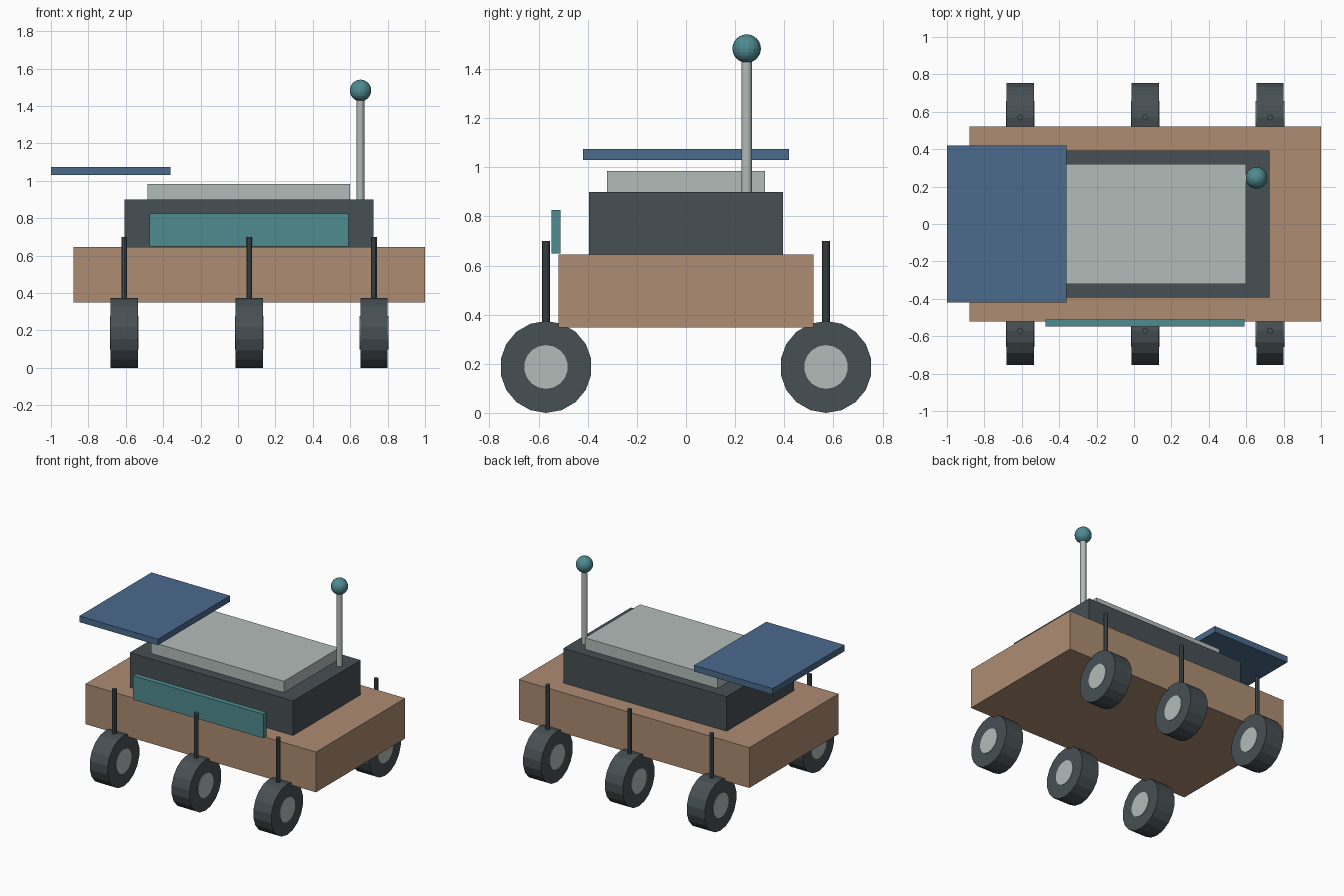
import bpy
import math

cube = bpy.data.objects.get("Cube")
if cube:
    bpy.data.objects.remove(cube, do_unlink=True)


def material(name, rgb):
    m = bpy.data.materials.new(name)
    m.use_nodes = True
    m.diffuse_color = (*rgb, 1)
    m.node_tree.nodes["Principled BSDF"].inputs["Base Color"].default_value = (*rgb, 1)
    return m


BROWN = material("tan_brown", (0.42, 0.265, 0.17))
DARK = material("dark_slate", (0.063, 0.08, 0.088))
LIGHT = material("pale_grey", (0.45, 0.505, 0.49))
TEAL = material("teal", (0.076, 0.258, 0.28))
BLUE = material("panel_blue", (0.069, 0.144, 0.262))


def finish(name, mat):
    ob = bpy.context.object
    ob.name = name
    ob.data.materials.append(mat)
    return ob


def box(name, mat, x, y, z):
    """Box from (low, high) ranges on each axis."""
    spans = (x, y, z)
    bpy.ops.mesh.primitive_cube_add(size=1, location=[(a + b) / 2 for a, b in spans])
    ob = finish(name, mat)
    ob.scale = [b - a for a, b in spans]
    bpy.ops.object.transform_apply(location=False, rotation=False, scale=True)
    return ob


def cylinder(name, mat, centre, radius, depth, sides, rotation=(0, 0, 0)):
    bpy.ops.mesh.primitive_cylinder_add(vertices=sides, radius=radius, depth=depth,
                                        location=centre, rotation=rotation)
    return finish(name, mat)


# Body, stacked from the bottom up
box("chassis", BROWN, (-0.88, 1.0), (-0.52, 0.52), (0.348, 0.645))
box("upper_deck", DARK, (-0.607, 0.725), (-0.394, 0.394), (0.645, 0.9))
box("top_plate", LIGHT, (-0.483, 0.6), (-0.322, 0.322), (0.9, 0.984))
box("solar_panel", BLUE, (-1.0, -0.36), (-0.42, 0.42), (1.03, 1.075))
box("front_panel", TEAL, (-0.472, 0.59), (-0.548, -0.51), (0.648, 0.825))

# Mast with a ball sensor
cylinder("mast", LIGHT, (0.655, 0.247, 1.18), 0.021, 0.56, 14)
bpy.ops.mesh.primitive_uv_sphere_add(segments=18, ring_count=12, radius=0.058,
                                     location=(0.655, 0.247, 1.483))
finish("mast_ball", TEAL)

# Six wheels, each with a hub and an upright strut
AXLE = (math.pi / 2, 0, math.pi / 2)
for side, y in (("front", -0.57), ("back", 0.57)):
    for place, x in (("right", -0.608), ("middle", 0.06), ("left", 0.727)):
        tag = f"{side}_{place}"
        cylinder(f"{tag}_wheel", DARK, (x, y, 0.187), 0.187, 0.146, 18, AXLE)
        cylinder(f"{tag}_hub", LIGHT, (x, y, 0.187), 0.089, 0.153, 18, AXLE)
        cylinder(f"{tag}_strut", DARK, (x, y, 0.45), 0.016, 0.5, 10)
